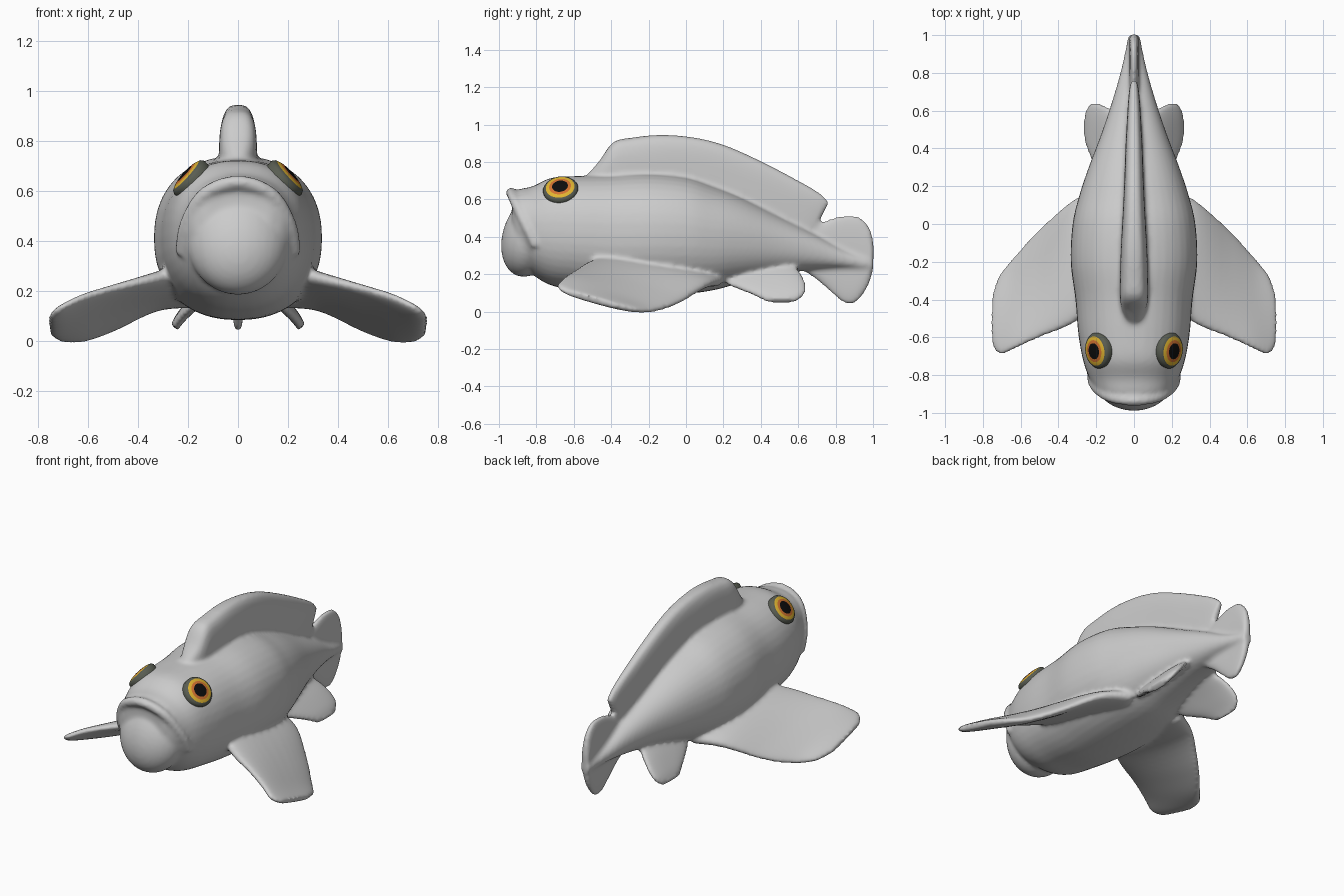
import bpy, bmesh, math
from mathutils import Vector, Matrix

cube = bpy.data.objects.get("Cube")
if cube:
    bpy.data.objects.remove(cube)


def material(name, color):
    mat = bpy.data.materials.new(name)
    mat.use_nodes = True
    mat.diffuse_color = (*color, 1)
    mat.node_tree.nodes["Principled BSDF"].inputs["Base Color"].default_value = (*color, 1)
    return mat


grey = material("skin grey", (.6, .6, .6))
eye_colors = [material("pupil black", (.004, .004, .004)),
              material("iris orange", (.65, .17, .03)),
              material("iris yellow", (.75, .46, .03)),
              material("eye rim dark", (.10, .11, .085))]


def spline(rows, steps=5):
    """Smooth interpolation through rows of numbers."""
    rows = [Vector(r) for r in rows]
    out = []
    for i in range(len(rows) - 1):
        a, b = rows[max(i - 1, 0)], rows[i]
        c, d = rows[i + 1], rows[min(i + 2, len(rows) - 1)]
        for k in range(steps):
            t = k / steps
            out.append(b + (c - a) * (t / 2) + (a * 2 - b * 5 + c * 4 - d) * (t * t / 2)
                       + (b * 3 - a - c * 3 + d) * (t ** 3 / 2))
    return out + [rows[-1]]


def rounded(angle, power):
    """Point on a unit superellipse."""
    c, s = math.cos(angle), math.sin(angle)
    return (math.copysign(abs(c) ** (2 / power), c), math.copysign(abs(s) ** (2 / power), s))


def loft(bm, rings):
    """Closed skin over a row of equal rings."""
    rings = [[bm.verts.new(p) for p in ring] for ring in rings]
    n = len(rings[0])
    for a, b in zip(rings, rings[1:]):
        for i in range(n):
            j = (i + 1) % n
            bm.faces.new((a[i], a[j], b[j], b[i]))
    bm.faces.new(rings[0][::-1])
    bm.faces.new(rings[-1])


def blade(bm, rows, power=2.0, segments=32):
    """Fin through chords: two end points and a half thickness per row."""
    rows = spline(rows)
    mids = [(Vector(r[:3]) + Vector(r[3:6])) / 2 for r in rows]
    span = mids[-1] - mids[0]
    rings = []
    for row, mid in zip(rows, mids):
        half = Vector(row[3:6]) - mid
        normal = half.cross(span).normalized() * row[6]
        ring = []
        for i in range(segments):
            u, v = rounded(math.tau * i / segments, power)
            ring.append(mid + half * u + normal * v)
        rings.append(ring)
    loft(bm, rings)


bm = bmesh.new()

# Body: y, half width, bottom, top
body = [(-.93, .13, .42, .60), (-.90, .19, .30, .65), (-.82, .235, .20, .67),
        (-.72, .27, .14, .715), (-.58, .295, .115, .725), (-.40, .31, .09, .73),
        (-.20, .335, .085, .74), (0, .325, .095, .72), (.15, .29, .115, .67),
        (.30, .24, .155, .61), (.50, .165, .20, .51), (.70, .10, .225, .41),
        (.85, .06, .23, .33), (1, .03, .22, .28)]
rings = []
for y, w, low, high in spline(body):
    ring = []
    for i in range(40):
        u, v = rounded(math.tau * i / 40, 2.25)
        ring.append((w * u, y, (low + high) / 2 + v * (high - low) / 2))
    rings.append(ring)
loft(bm, rings)

# Lower jaw: tilted egg in front of the snout
tilt = Matrix.Translation((0, -.83, .405)) @ Matrix.Rotation(math.radians(-18), 4, "X")
bmesh.ops.create_uvsphere(bm, u_segments=32, v_segments=20, radius=1,
                          matrix=tilt @ Matrix.Diagonal((.205, .15, .225, 1)))

# Upper lip: arched tube around the jaw
arch = spline([(-.225, -.80, .35), (-.205, -.86, .47), (-.13, -.915, .59), (0, -.935, .635),
               (.13, -.915, .59), (.205, -.86, .47), (.225, -.80, .35)])
rings = []
for i, p in enumerate(arch):
    along = (arch[min(i + 1, len(arch) - 1)] - arch[max(i - 1, 0)]).normalized()
    side = along.cross(Vector((0, 1, 0))).normalized()
    up = along.cross(side)
    rings.append([p + (side * math.cos(a) + up * math.sin(a)) * .028
                  for a in (math.tau * k / 12 for k in range(12))])
loft(bm, rings)

# Dorsal fin: base y and z, top y and z, half thickness
dorsal = [(-.50, .60, -.52, .74, .04), (-.44, .58, -.46, .81, .065), (-.38, .55, -.39, .905, .075),
          (-.28, .53, -.29, .93, .075), (-.13, .53, -.13, .945, .07), (.05, .53, .05, .93, .06),
          (.2, .5, .22, .885, .052), (.38, .45, .42, .795, .045), (.54, .4, .62, .69, .035),
          (.62, .38, .72, .63, .028), (.66, .38, .765, .585, .02)]
blade(bm, [(0, a, b, 0, c, d, t) for a, b, c, d, t in dorsal], 3.2)

# Tail fin: lower edge, upper edge, half thickness
tail = [(.58, .25, .60, .40, .03), (.70, .17, .68, .455, .028), (.79, .09, .77, .495, .026),
        (.85, .045, .85, .515, .025), (.91, .05, .93, .505, .025), (.97, .13, .985, .44, .025),
        (1, .22, 1.005, .34, .022)]
blade(bm, [(0, a, b, 0, c, d, t) for a, b, c, d, t in tail], 3)

# Paired fins: x, leading y and z, trailing y and z, half thickness
pectoral = [(.18, -.42, .29, .2, .16, .06), (.33, -.53, .255, .12, .14, .045),
            (.5, -.60, .215, -.03, .05, .034), (.62, -.655, .18, -.16, .005, .03),
            (.71, -.69, .135, -.27, .005, .026), (.75, -.64, .10, -.38, .03, .018)]
pelvic = [(.08, .16, .23, .58, .25, .03), (.16, .21, .155, .63, .18, .026),
          (.225, .35, .095, .64, .105, .022), (.255, .43, .055, .59, .055, .018)]
for side in (-1, 1):
    for rows in (pectoral, pelvic):
        blade(bm, [(x * side, a, b, x * side, c, d, t) for x, a, b, c, d, t in rows], 2.6)

bmesh.ops.recalc_face_normals(bm, faces=bm.faces)
mesh = bpy.data.meshes.new("fish_body")
bm.to_mesh(mesh)
bm.free()
mesh.materials.append(grey)
fish = bpy.data.objects.new("fish_body", mesh)
bpy.context.collection.objects.link(fish)

# Blend the parts into one smooth skin
remesh = fish.modifiers.new("Blend", "REMESH")
remesh.mode = "VOXEL"
remesh.voxel_size = .012
remesh.use_smooth_shade = True
relax = fish.modifiers.new("Relax", "SMOOTH")
relax.factor = .5
relax.iterations = 6

# Eyes: shallow domes with colour rings by distance from the centre
radii = [0, .22, .45, .53, .62, .72, .82, .92, 1]
for side, name in ((1, "left_eye"), (-1, "right_eye")):
    bm = bmesh.new()
    profile = [bm.verts.new((r, 0, math.sqrt(1 - r * r))) for r in radii]
    profile.append(bm.verts.new((.97, 0, -1)))
    edges = [bm.edges.new(pair) for pair in zip(profile, profile[1:])]
    bmesh.ops.spin(bm, geom=profile + edges, cent=(0, 0, 0), axis=(0, 0, 1),
                   angle=math.tau, steps=40, use_duplicate=False)
    bmesh.ops.remove_doubles(bm, verts=bm.verts, dist=.0001)
    bmesh.ops.recalc_face_normals(bm, faces=bm.faces)
    for face in bm.faces:
        face.smooth = True
        r = sum(v.co.xy.length for v in face.verts) / len(face.verts)
        face.material_index = sum(r > limit for limit in (.45, .61, .81))
    outward = Vector((.73 * side, -.12, .66)).normalized()
    across = Vector((0, 1, 0)).cross(outward).normalized()
    turn = Matrix((across, outward.cross(across), outward)).transposed().to_4x4()
    place = Matrix.Translation(Vector((.19 * side, -.67, .65)) + outward * .006)
    bm.transform(place @ turn @ Matrix.Diagonal((.09, .095, .028, 1)))
    mesh = bpy.data.meshes.new(name)
    bm.to_mesh(mesh)
    bm.free()
    for mat in eye_colors:
        mesh.materials.append(mat)
    bpy.context.collection.objects.link(bpy.data.objects.new(name, mesh))
